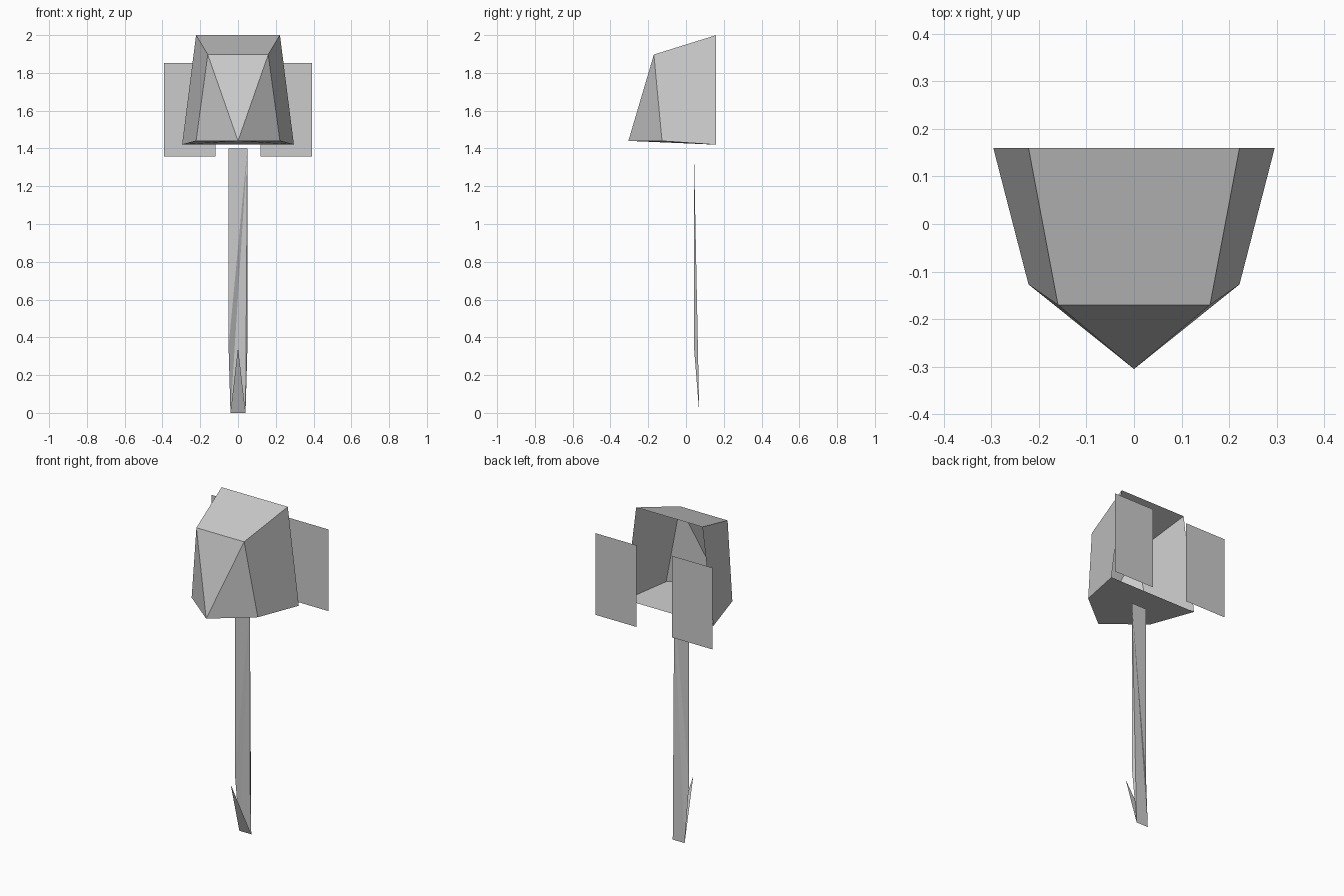
import bpy

if "Cube" in bpy.data.objects:
    bpy.data.objects.remove(bpy.data.objects["Cube"])


def make_part(name, verts, faces, mirror=False):
    """Flat-shaded part from a few corner points, optionally mirrored over x = 0."""
    mesh = bpy.data.meshes.new(name)
    mesh.from_pydata(verts, [], faces)
    mesh.update()
    obj = bpy.data.objects.new(name, mesh)
    bpy.context.collection.objects.link(obj)
    if mirror:
        mod = obj.modifiers.new("Mirror", 'MIRROR')
        mod.use_clip = True
        mod.merge_threshold = 0.0005
    return obj


# Faceted hood, open at the back: corners of the right half
hood = [
    (0, -0.17, 1.897), (0.16, -0.17, 1.897),                       # top front
    (0.222, 0.16, 2.0), (0, 0.16, 2.0),                            # top back
    (0, -0.305, 1.44), (0.222, -0.127, 1.44),                      # bottom front
    (0.296, 0.16, 1.42), (0, 0.16, 1.42),                          # bottom back
]
make_part("hood", hood, [
    (0, 1, 2, 3),          # roof
    (0, 4, 1),             # front slope
    (1, 4, 5),             # front cheek
    (1, 5, 6, 2),          # side
    (4, 7, 6, 5),          # floor
], mirror=True)

# Pair of thin plates behind the hood
make_part("side_plate", [(x, 0.305, z) for x, z in
          ((0.118, 1.358), (0.393, 1.358), (0.393, 1.853), (0.118, 1.853))],
          [(0, 1, 2, 3)], mirror=True)

# Thin post strip, kicked back and narrowed at the foot
post = [(s * w, y, z) for w, y, z in
        ((0.05, 0.042, 1.4), (0.05, 0.042, 0.35), (0.04, 0.07, 0.0)) for s in (-1, 1)]
make_part("post", post, [(1, 0, 2), (1, 2, 4), (1, 4, 5), (1, 5, 3)])

# Forward-leaning spike rising from the foot
make_part("foot_spike", [(-0.04, 0.07, 0), (0.04, 0.07, 0), (0, -0.07, 0.345)],
          [(0, 1, 2)])
